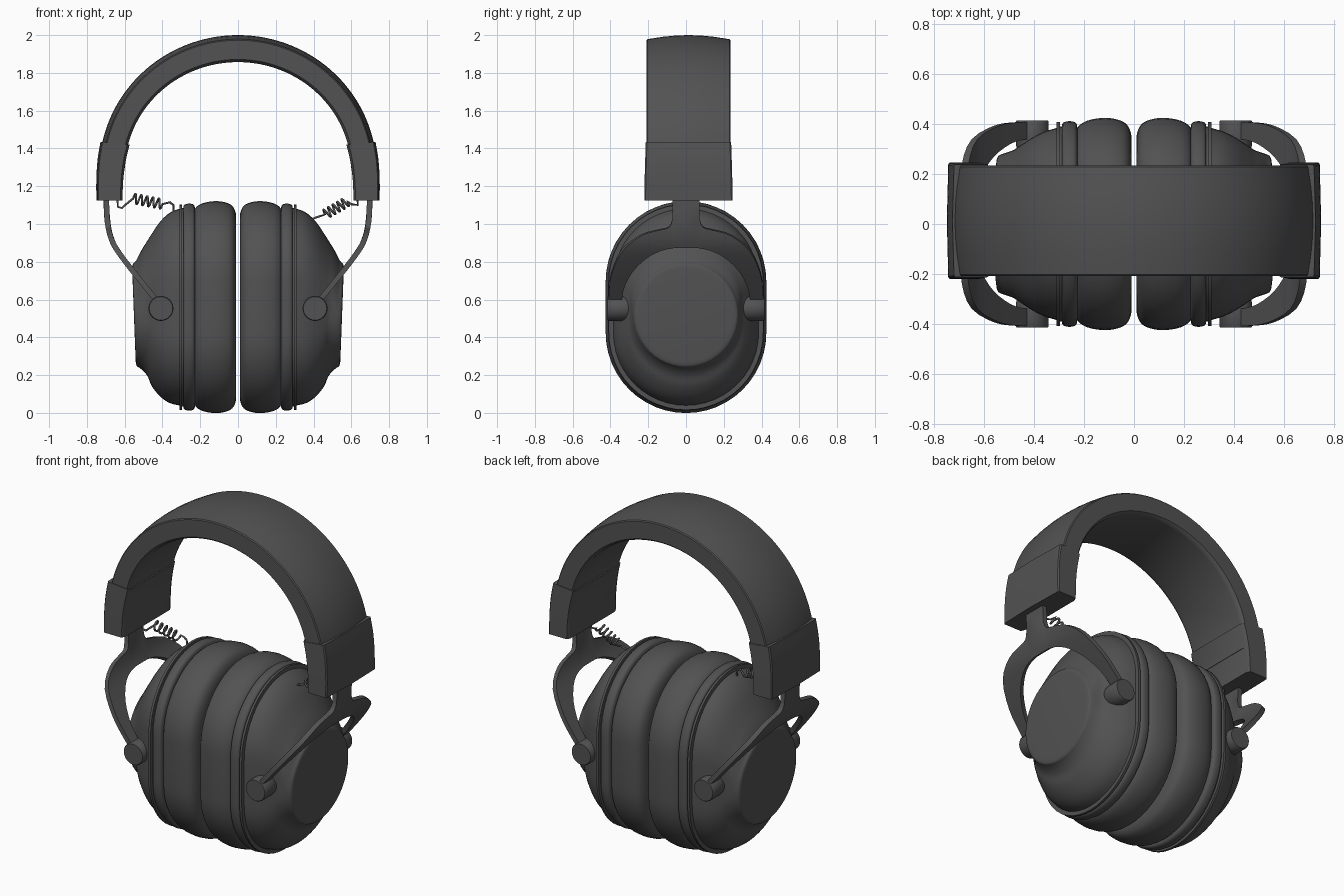
import bpy, bmesh, math
from mathutils import Vector

cube = bpy.data.objects.get("Cube")
if cube:
    bpy.data.objects.remove(cube, do_unlink=True)

charcoal = bpy.data.materials.new("charcoal")
charcoal.use_nodes = True
COLOUR = (0.085, 0.085, 0.085, 1)
charcoal.diffuse_color = COLOUR
charcoal.node_tree.nodes["Principled BSDF"].inputs["Base Color"].default_value = COLOUR


def finish(obj, angle=35, mirror=(False, False)):
    """Material, smooth shading and optional mirroring about the origin."""
    obj.data.materials.clear()
    obj.data.materials.append(charcoal)
    bpy.ops.object.select_all(action="DESELECT")
    obj.select_set(True)
    bpy.context.view_layer.objects.active = obj
    bpy.ops.object.shade_smooth_by_angle(angle=math.radians(angle))
    if any(mirror):
        mod = obj.modifiers.new("Mirror", "MIRROR")
        mod.use_axis = (mirror[0], mirror[1], False)
    return obj


def loft(name, rings, cap_start=True, cap_end=True, angle=35, mirror=(False, False)):
    """Skin a list of closed rings that share one point count."""
    bm = bmesh.new()
    loops = [[bm.verts.new(p) for p in ring] for ring in rings]
    n = len(loops[0])
    for a, b in zip(loops, loops[1:]):
        for i in range(n):
            j = (i + 1) % n
            bm.faces.new((a[i], a[j], b[j], b[i]))
    if cap_start:
        bm.faces.new(loops[0])
    if cap_end:
        bm.faces.new(loops[-1])
    bmesh.ops.recalc_face_normals(bm, faces=bm.faces)
    mesh = bpy.data.meshes.new(name)
    bm.to_mesh(mesh)
    bm.free()
    obj = bpy.data.objects.new(name, mesh)
    bpy.context.collection.objects.link(obj)
    return finish(obj, angle, mirror)


def spline(points, steps=4):
    """Catmull-Rom curve through tuples of any length."""
    pts = [Vector(p) for p in points]
    pts = [pts[0]] + pts + [pts[-1]]
    out = []
    for a, b, c, d in zip(pts, pts[1:], pts[2:], pts[3:]):
        for s in range(steps):
            t = s / steps
            out.append(0.5 * (2 * b + (c - a) * t + (2 * a - 5 * b + 4 * c - d) * t * t
                              + (3 * b - a - 3 * c + d) * t ** 3))
    return out + [pts[-1]]


def stadium(x, half_width, top, bottom, tilt=0.0, arc=24):
    """Upright oval with straight sides, lying across x."""
    mid = (top + bottom) / 2
    straight = max((top - bottom) / 2 - half_width, 0)
    ring = []
    for sign in (1, -1):
        for i in range(arc + 1):
            a = math.pi * i / arc
            z = mid + sign * (straight + 0.0005 + half_width * math.sin(a))
            ring.append((x + tilt * (z - mid), sign * half_width * math.cos(a), z))
    return ring


def oval(x, inset):
    return stadium(x, 0.425 - inset, 1.12 - inset, inset)


BOTH = (True, False)

# Ear cushions, with the opening for the ear
cushion = spline([(0.19, 0.2), (0.07, 0.19), (0.02, 0.14), (0.01, 0.075), (0.03, 0.025),
                  (0.075, 0.004), (0.13, 0.0), (0.185, 0.01), (0.22, 0.03), (0.235, 0.06)])
loft("ear_cushions", [oval(*p) for p in cushion], mirror=BOTH)

# Rounded gasket and thin rim plate behind each cushion
gasket = spline([(0.225, 0.06), (0.23, 0.025), (0.245, 0.014), (0.272, 0.014), (0.288, 0.025), (0.29, 0.06)], 3)
loft("cup_gaskets", [oval(*p) for p in gasket], mirror=BOTH)
loft("cup_spacers", [oval(0.285, 0.035), oval(0.3, 0.035)], mirror=BOTH)
loft("rim_plates", [oval(0.297, 0.016), oval(0.311, 0.016)], mirror=BOTH)

# Outer shells: oval at the rim, blending to a tilted round cap
shell = spline([(0.31, 0.385, 1.08, 0.04, 0), (0.36, 0.37, 1.06, 0.052, 0),
                (0.41, 0.345, 1.015, 0.085, 0), (0.455, 0.315, 0.95, 0.14, 0),
                (0.48, 0.298, 0.905, 0.19, 0.01), (0.505, 0.288, 0.86, 0.22, 0.02),
                (0.53, 0.28, 0.805, 0.238, 0.035), (0.546, 0.27, 0.786, 0.25, 0.038),
                (0.551, 0.245, 0.76, 0.275, 0.038)], 3)
loft("cup_shells", [stadium(*p) for p in shell], angle=50, mirror=BOTH)

# Yokes: a bent sheet, wide at the stem and forking round the cup
bend = spline([(0.5, 0.355), (0.57, 0.41), (0.68, 0.5), (0.81, 0.603), (0.9, 0.662),
               (1.0, 0.69), (1.12, 0.698), (1.25, 0.698)], 8)


def bend_x(z):
    for a, b in zip(bend, bend[1:]):
        if z <= b[0]:
            return a[1] + (b[1] - a[1]) * (z - a[0]) / (b[0] - a[0])
    return bend[-1][1]


def yoke_ring(inner_y, inner_z, outer_y, outer_z, across=10):
    front, back = [], []
    for i in range(across + 1):
        t = i / across
        y, z = inner_y + (outer_y - inner_y) * t, inner_z + (outer_z - inner_z) * t
        slope = (bend_x(z + 0.02) - bend_x(z - 0.02)) / 0.04
        normal = Vector((1, 0, -slope)).normalized() * 0.014
        centre = Vector((bend_x(z), y, z))
        front.append(centre + normal)
        back.append(centre - normal)
    return front + back[::-1]


stem = [(0, 0.88, 0, 1.2), (0.066, 0.879, 0.07, 1.2)]
fork = spline([(0.07, 0.878, 0.071, 1.03), (0.1, 0.873, 0.09, 0.985), (0.14, 0.862, 0.15, 0.968),
               (0.2, 0.832, 0.24, 0.94), (0.27, 0.77, 0.34, 0.86), (0.32, 0.69, 0.395, 0.74),
               (0.338, 0.62, 0.408, 0.64), (0.34, 0.56, 0.41, 0.56)], 3)
loft("yokes", [yoke_ring(*p) for p in stem + fork], cap_start=False, mirror=(True, True))

# Pivot knobs at the fork tips
knob = [(0.285, 0.04), (0.292, 0.055), (0.305, 0.062), (0.32, 0.066), (0.41, 0.066), (0.416, 0.062)]
loft("pivot_knobs", [[(0.408 + r * math.cos(i * math.tau / 32), y, 0.553 + r * math.sin(i * math.tau / 32))
                      for i in range(32)] for y, r in knob], mirror=(True, True))


# Headband and end sleeves: one section swept between inner and outer edges
def band_ring(inner, outer, half_width, section):
    inner, outer = Vector(inner), Vector(outer)
    full = [(u, v) for u, v in section] + [(u, -v) for u, v in section[-2:0:-1]]
    ring = []
    for u, v in full:
        p = inner.lerp(outer, u)
        ring.append((p.x, 0.013 + v * half_width, p.y))
    return ring


pad = [(0, 0), (0, 0.88), (0.03, 0.95), (0.1, 1), (0.81, 1), (0.85, 0.975), (0.94, 0.6), (0.985, 0.3), (1, 0)]
arch = []
for i in range(65):
    c, s = math.cos(math.pi * i / 64), math.sin(math.pi * i / 64)
    arch.append(band_ring((0.6 * c, 1.28 + 0.577 * s), (0.735 * c, 1.28 + 0.72 * s), 0.222, pad))
loft("headband", arch)

sleeve_section = [(0, 0), (0, 0.9), (0.08, 1), (0.92, 1), (0.96, 0.97), (1, 0)]
sleeve = spline([(0.574, 1.42, 0.728, 1.435, 0.226), (0.593, 1.34, 0.743, 1.345, 0.229),
                 (0.607, 1.24, 0.75, 1.24, 0.232), (0.612, 1.125, 0.75, 1.125, 0.234)])
loft("headband_sleeves", [band_ring((a, b), (c, d), w, sleeve_section) for a, b, c, d, w in sleeve], mirror=BOTH)


# Coiled cables from the sleeves to the cups
def cable(name, lead, start, end, tail, turns=5, radius=0.026):
    start, end = Vector(start), Vector(end)
    axis = (end - start).normalized()
    side = Vector((0, 1, 0))
    up = axis.cross(side)
    path = [Vector(p) for p in lead]
    for i in range(turns * 14 + 1):
        a = math.tau * i / 14
        path.append(start.lerp(end, i / (turns * 14)) + radius * (up * math.sin(a) + side * math.cos(a)))
    path += [Vector(p) for p in tail]
    curve = bpy.data.curves.new(name, "CURVE")
    curve.dimensions = "3D"
    curve.bevel_depth = 0.006
    curve.bevel_resolution = 1
    line = curve.splines.new("POLY")
    line.points.add(len(path) - 1)
    for point, co in zip(line.points, path):
        point.co = (*co, 1)
    obj = bpy.data.objects.new(name, curve)
    bpy.context.collection.objects.link(obj)
    curve.materials.append(charcoal)


cable("right_cable", [(-0.64, 0, 1.14), (-0.635, 0, 1.09), (-0.615, 0, 1.085), (-0.58, 0.01, 1.115)],
      (-0.555, 0, 1.135), (-0.4, 0, 1.105), [(-0.36, 0, 1.115), (-0.342, 0, 1.1), (-0.34, 0, 1.05)])
cable("left_cable", [(0.63, 0, 1.14), (0.635, 0, 1.1), (0.6, 0.01, 1.105)],
      (0.58, 0, 1.12), (0.46, 0, 1.05), [(0.43, 0, 1.04), (0.4, 0, 1.03), (0.39, 0, 1.0)])
